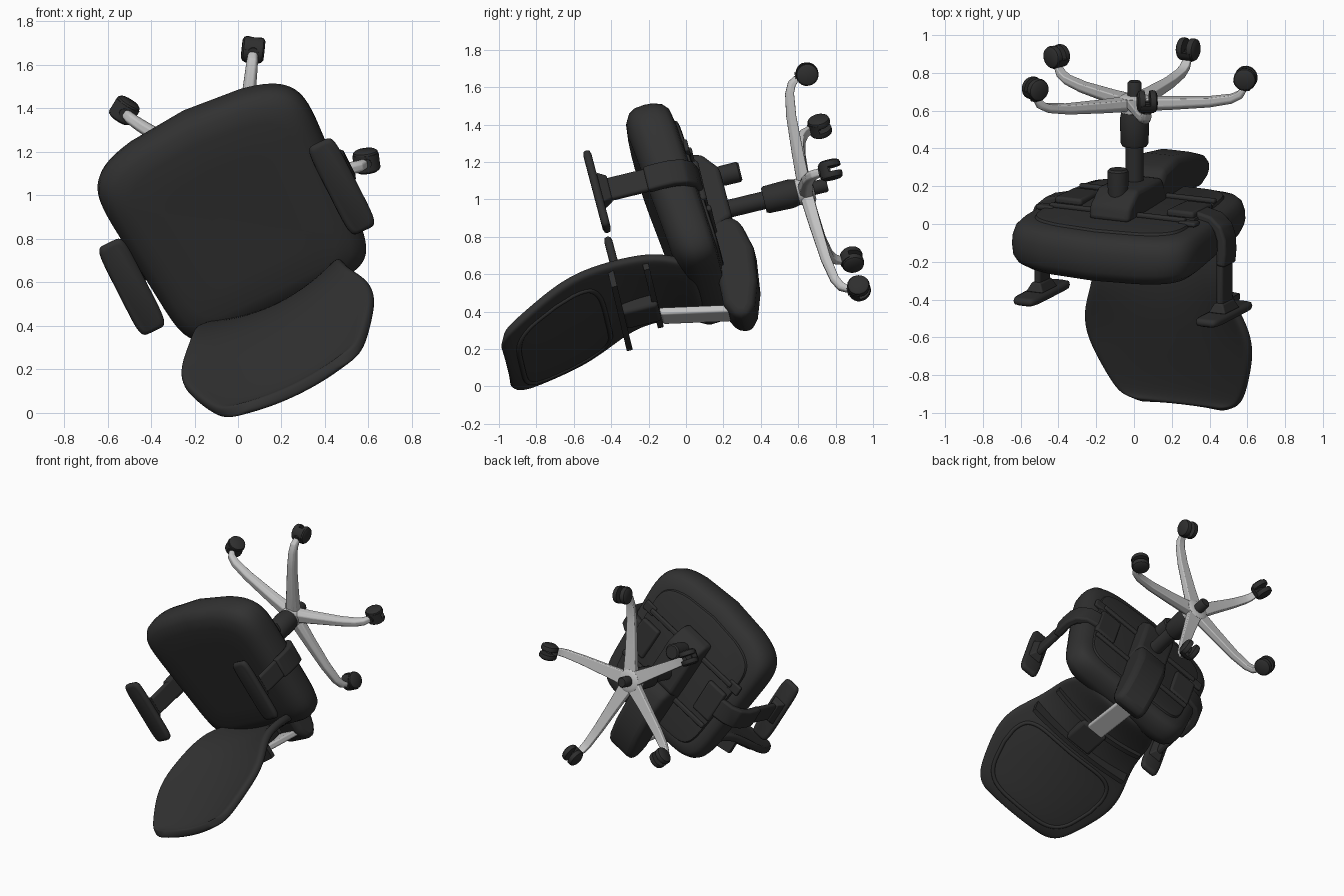
import bpy, bmesh, math
from mathutils import Matrix, Vector

if "Cube" in bpy.data.objects:
    bpy.data.objects.remove(bpy.data.objects["Cube"])

# Chair frame: x = right, y = forward, z = up the gas column; placed tipped on its back
c, s = math.cos(math.radians(26.2)), math.sin(math.radians(26.2))
M = Matrix(((c, -s, 0, 0.003), (-.236 * s, -.236 * c, -.972, .79),
            (.972 * s, .972 * c, -.236, 1.086), (0, 0, 0, 1)))


def material(name, col):
    m = bpy.data.materials.new(name)
    m.diffuse_color = (*col, 1)
    m.use_nodes = True
    m.node_tree.nodes["Principled BSDF"].inputs["Base Color"].default_value = m.diffuse_color
    return m


FABRIC = material("dark fabric", (.031, .031, .031))
PLASTIC = material("black plastic", (.028, .028, .028))
METAL = material("light grey metal", (.54, .54, .54))


def add(name, bm, mat, bevel=0, angle=40):
    bmesh.ops.recalc_face_normals(bm, faces=bm.faces[:])
    me = bpy.data.meshes.new(name)
    bm.to_mesh(me)
    bm.free()
    me.materials.append(mat)
    me.shade_smooth()
    me.set_sharp_from_angle(angle=math.radians(angle))
    ob = bpy.data.objects.new(name, me)
    bpy.context.collection.objects.link(ob)
    ob.matrix_world = M
    if bevel:
        b = ob.modifiers.new("bevel", 'BEVEL')
        b.width, b.segments, b.limit_method = bevel, 3, 'ANGLE'
    return ob


def loft(name, rings, mat, bevel=0, angle=40):
    bm = bmesh.new()
    vs = [[bm.verts.new(p) for p in r] for r in rings]
    n = len(rings[0])
    for a, b in zip(vs, vs[1:]):
        for i in range(n):
            bm.faces.new((a[i], a[(i + 1) % n], b[(i + 1) % n], b[i]))
    bm.faces.new(vs[0])
    bm.faces.new(vs[-1])
    return add(name, bm, mat, bevel, angle)


def box(name, ctr, size, mat, bevel=.01):
    x, y, z = ctr
    a, b, h = (v / 2 for v in size)
    return loft(name, [[(x - a, y - b, k), (x + a, y - b, k), (x + a, y + b, k), (x - a, y + b, k)]
                       for k in (z - h, z + h)], mat, bevel)


def lathe(name, prof, mat, at=(0, 0), n=32):
    return loft(name, [[(at[0] + r * math.cos(2 * math.pi * i / n), at[1] + r * math.sin(2 * math.pi * i / n), z)
                        for i in range(n)] for r, z in prof], mat)


def side_profile(name, pts, hw, mat, bevel):
    return loft(name, [[(x, y, z) for y, z in pts] for x in (-hw, hw)], mat, bevel)


def superellipse(n, count=64):
    out = []
    for i in range(count):
        t = 2 * math.pi * i / count
        out.append(tuple(math.copysign(abs(f) ** (2 / n), f) for f in (math.cos(t), math.sin(t))))
    return out


# Seat cushion and the pan under it
def seat_ring(k, z):
    ring = []
    for u, v in superellipse(7):
        x = k * u * (.513 + .035 * v)
        y = .01 + k * (.48 * v + .09 * max(v, 0) * (1 - u * u))
        ring.append((x, y, z + (.075 if z < .85 else .11) * y))
    return ring


loft("seat_cushion", [seat_ring(k, z) for k, z in (
    (.55, .718), (.82, .718), (.92, .728), (.97, .755), (.995, .8), (1, .845), (.99, .885), (.955, .922),
    (.88, .953), (.76, .968), (.5, .966), (.2, .964))], FABRIC, angle=60)
loft("seat_pan", [seat_ring(k, z) for k, z in ((.77, .7), (.8, .705), (.82, .73))], PLASTIC)

# Backrest shell: rows of height, half width, edge depth, hollow depth
ROWS = [(.83, .27, -.40, .06), (.88, .33, -.385, .07), (1.0, .375, -.345, .08), (1.12, .385, -.33, .09),
        (1.25, .41, -.34, .09), (1.4, .475, -.385, .08), (1.5, .49, -.42, .075), (1.6, .48, -.455, .07),
        (1.75, .425, -.512, .06), (1.85, .378, -.55, .05), (1.905, .33, -.566, .04), (1.928, .23, -.57, .03)]


def back_point(u, z, off=0):
    for a, b in zip(ROWS, ROWS[1:]):
        if z <= b[0]:
            break
    t = (z - a[0]) / (b[0] - a[0])
    w, ye, d = (a[i] + (b[i] - a[i]) * t for i in (1, 2, 3))
    return Vector((u * w - .012, ye - d * (1 - u * u) - off, z))


bm = bmesh.new()
cols = (-1, -.9, -.65, -.35, 0, .35, .65, .9, 1)
g = [[bm.verts.new(back_point(u, r[0])) for u in cols] for r in ROWS]
for a, b in zip(g, g[1:]):
    for i in range(len(cols) - 1):
        bm.faces.new((a[i], a[i + 1], b[i + 1], b[i]))
back = add("backrest", bm, FABRIC, angle=180)
sol = back.modifiers.new("thickness", 'SOLIDIFY')
sol.thickness, sol.offset = .055, 0
sub = back.modifiers.new("smooth", 'SUBSURF')
sub.levels = sub.render_levels = 2

# Raised trim around the rear panel
cu = bpy.data.curves.new("trim", 'CURVE')
cu.dimensions, cu.bevel_depth, cu.bevel_resolution = '3D', .014, 3
loop = superellipse(5)
sp = cu.splines.new('POLY')
sp.points.add(len(loop) - 1)
sp.use_cyclic_u = True
for p, (u, v) in zip(sp.points, loop):
    p.co = (*back_point(.8 * u, 1.6 + .25 * v, .024), 1)
tmp = bpy.data.objects.new("trim_curve", cu)
bpy.context.collection.objects.link(tmp)
bpy.context.view_layer.update()
me = bpy.data.meshes.new_from_object(tmp.evaluated_get(bpy.context.evaluated_depsgraph_get()))
bpy.data.objects.remove(tmp)
bm = bmesh.new()
bm.from_mesh(me)
add("backrest_trim", bm, PLASTIC)

# Two curved ribs and the bracket behind the lumbar area
for name, z, yc, bow in (("lower_rib", 1.08, -.49, .09), ("upper_rib", 1.27, -.525, .05)):
    rings = []
    for i in range(17):
        u = -.95 + 1.9 * i / 16
        p = back_point(u, z)
        yb = yc + bow * u * u
        rings.append([(p.x, p.y, z - .016), (p.x, yb, z - .016), (p.x, yb, z + .016), (p.x, p.y, z + .016)])
    loft(name, rings, PLASTIC)
box("back_bracket", (0, -.465, 1.165), (.2, .09, .2), PLASTIC, .02)

# Metal back bar and the housing that carries it
loft("back_bar", [[(-.065, y - .022, z), (.065, y - .022, z), (.065, y + .022, z), (-.065, y + .022, z)]
                  for y, z in ((-.615, .66), (-.525, 1.065))], METAL, .012)
side_profile("back_housing", [(-.08, .72), (-.08, .6), (-.13, .535), (-.3, .497), (-.5, .52), (-.64, .565),
                              (-.7, .61), (-.68, .685), (-.59, .725), (-.35, .72)], .115, PLASTIC, .04)

# Tilt mechanism, tension knob, side rails
side_profile("tilt_mechanism", [(-.17, .72), (.32, .73), (.3, .65), (.2, .575), (-.1, .57)], .12, PLASTIC, .025)
lathe("tension_knob", [(.045, .47), (.055, .48), (.055, .56), (.05, .62)], PLASTIC, (0, .2))
for i, y in enumerate((.2, -.16)):
    box("seat_rail_%d" % i, (0, y, .692 + .075 * y), (.8, .035, .026), PLASTIC, .01)

# Gas column
lathe("column_shaft", [(.048, .36), (.048, .58)], PLASTIC)
lathe("column_sleeve", [(.066, .18), (.078, .24), (.074, .37), (.066, .385)], PLASTIC)
lathe("column_foot", [(.03, .035), (.037, .045), (.037, .14)], PLASTIC)
lathe("base_hub", [(.06, .11), (.078, .12), (.072, .2), (.06, .21)], METAL)

# Armrests, both sides
for side, sx in (("left", -1), ("right", 1)):
    def pad_ring(k, z):
        return [(sx * (.538 + .07 * (2 * k - 1) * u), .02 + .235 * (.4 + .6 * k) * v, z + .004 * v)
                for u, v in superellipse(6)]
    loft(side + "_arm_pad", [pad_ring(k, z) for k, z in (
        (.85, 1.218), (.97, 1.224), (1, 1.24), (.97, 1.255), (.85, 1.262))], PLASTIC, angle=60)
    loft(side + "_arm_mount", [[(sx * (.538 + a * w), .02 + b * l, z) for a, b in
                                ((-1, -1), (1, -1), (1, 1), (-1, 1))]
                               for w, l, z in ((.025, .07, 1.17), (.05, .09, 1.22))], PLASTIC, .008)
    box(side + "_arm_post", (sx * .538, .015, 1.04), (.04, .13, .32), PLASTIC, .015)
    # curved bracket sweeping out from under the seat
    path = [(.26, .705), (.4, .71), (.48, .728), (.53, .77), (.55, .83), (.552, .9), (.546, .97)]
    rings = []
    for i, (x, z) in enumerate(path):
        p, q = path[max(i - 1, 0)], path[min(i + 1, len(path) - 1)]
        d = Vector((q[0] - p[0], q[1] - p[1])).normalized() * .026
        rings.append([(sx * (x - a * d.y), .015 + b * .072, z + a * d.x)
                      for a, b in ((-1, -1), (1, -1), (1, 1), (-1, 1))])
    loft(side + "_arm_bracket", rings, PLASTIC, .014)
    box(side + "_arm_plate", (sx * .33, .01, .698), (.16, .24, .04), PLASTIC, .015)
    box(side + "_lever", (sx * .42, .2, .72), (.1, .07, .025), PLASTIC, .01)

# Five-star base with twin-wheel casters; each caster swivels slightly in or out
up = Vector((0, 0, 1))
for k, (turn, reach) in enumerate(((3, .605), (-3.5, .612), (.8, .588), (-.5, .643), (-1.5, .592))):
    ang = math.radians(54.5 + 72 * k + turn)
    rd, tn = Vector((math.cos(ang), math.sin(ang), 0)), Vector((-math.sin(ang), math.cos(ang), 0))
    rings = []
    for r, z, w, h in ((.06, .155, .05, .037), (.33, .148, .04, .033), (.67, .135, .032, .028),
                       (.87, .115, .028, .025), (.947, .092, .026, .023), (.993, .055, .022, .016)):
        rings.append([rd * r * reach + up * z + tn * a * w + (up + rd * (.9 if r > .9 else .1)).normalized() * b * h
                      for a, b in ((-1, -.9), (1, -.9), (1, .3), (.55, 1), (-.55, 1), (-1, .3))])
    loft("base_leg_%d" % k, rings, METAL, .006, 35)
    ctr = rd * reach
    lathe("caster_stem_%d" % k, [(.024, .0), (.024, .066)], PLASTIC, ctr[:2], 16)
    for j in (-1, 1):
        prof = ((.035, .012), (.058, .014), (.06, .03), (.056, .044), (.044, .052))
        loft("caster_wheel_%d" % k, [[ctr + tn * j * o + (rd * math.cos(t) + up * math.sin(t)) * r
                                      for t in (2 * math.pi * i / 28 for i in range(28))]
                                     for r, o in prof], PLASTIC)
    # hood over the wheels
    hood = [(math.cos(t), math.sin(t)) for t in (math.radians(10 + 16 * i) for i in range(11))]
    loft("caster_hood_%d" % k, [[ctr + tn * o + (rd * a + up * b) * .062 for a, b in hood]
                                for o in (-.035, .035)], PLASTIC)
